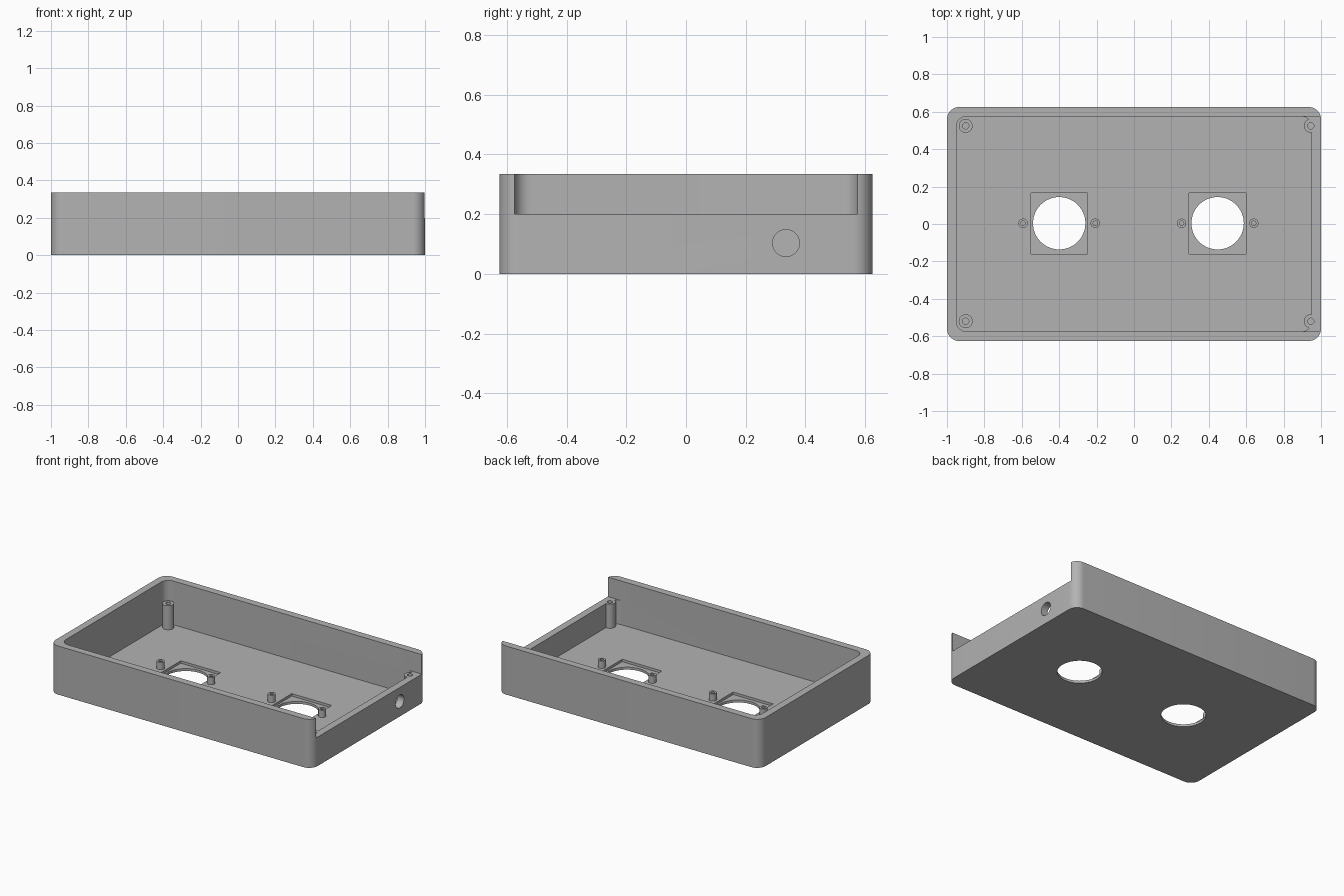
import bpy, bmesh, math

cube = bpy.data.objects.get("Cube")
if cube:
    bpy.data.objects.remove(cube, do_unlink=True)

grey = bpy.data.materials.new("plain grey")
grey.use_nodes = True
colour = (0.45, 0.45, 0.45, 1)
grey.diffuse_color = colour
grey.node_tree.nodes["Principled BSDF"].inputs["Base Color"].default_value = colour

# Main dimensions
HALF_X, HALF_Y, HEIGHT = 1.0, 0.625, 0.335
WALL, FLOOR, LOW_WALL = 0.05, 0.034, 0.2


def prism(name, outline, z0, z1):
    """Solid extruded upward from a closed outline."""
    bm = bmesh.new()
    face = bm.faces.new([bm.verts.new((x, y, z0)) for x, y in outline])
    top = bmesh.ops.extrude_face_region(bm, geom=[face])["geom"]
    bmesh.ops.translate(bm, vec=(0, 0, z1 - z0),
                        verts=[v for v in top if isinstance(v, bmesh.types.BMVert)])
    bmesh.ops.recalc_face_normals(bm, faces=bm.faces)
    mesh = bpy.data.meshes.new(name)
    bm.to_mesh(mesh)
    bm.free()
    mesh.materials.append(grey)
    ob = bpy.data.objects.new(name, mesh)
    bpy.context.collection.objects.link(ob)
    return ob


def rounded(hx, hy, r, steps=10):
    """Rounded rectangle outline centred on the origin."""
    pts = []
    for q, (sx, sy) in enumerate([(1, 1), (-1, 1), (-1, -1), (1, -1)]):
        for i in range(steps + 1):
            a = math.pi / 2 * (q + i / steps)
            pts.append((sx * (hx - r) + r * math.cos(a), sy * (hy - r) + r * math.sin(a)))
    return pts


def rect(x0, x1, y0, y1):
    return [(x0, y0), (x1, y0), (x1, y1), (x0, y1)]


def circle(x, y, r, n=48):
    return [(x + r * math.cos(math.tau * i / n), y + r * math.sin(math.tau * i / n))
            for i in range(n)]


def combine(target, tool, operation):
    """Apply a boolean and discard the tool."""
    mod = target.modifiers.new("boolean", 'BOOLEAN')
    mod.operation, mod.solver, mod.object = operation, 'EXACT', tool
    bpy.context.view_layer.update()
    graph = bpy.context.evaluated_depsgraph_get()
    mesh = bpy.data.meshes.new_from_object(target.evaluated_get(graph))
    target.modifiers.clear()
    target.data = mesh
    bpy.data.objects.remove(tool, do_unlink=True)


def cut(tool):
    combine(tray, tool, 'DIFFERENCE')


# Tray body with hollow interior
tray = prism("enclosure_tray", rounded(HALF_X, HALF_Y, 0.065), 0, HEIGHT)
cut(prism("cavity", rounded(HALF_X - WALL, HALF_Y - WALL, 0.055), FLOOR, 0.5))

# Lowered wall on the left end
cut(prism("end_opening", rect(0.85, 1.2, WALL - HALF_Y, HALF_Y - WALL), LOW_WALL, 0.5))

# Round cable hole through the lowered wall
cable = prism("cable_hole", circle(0, 0, 0.045), -0.1, 0.1)
cable.rotation_euler = (0, math.pi / 2, 0)
cable.location = (0.98, 0.335, 0.103)
cut(cable)

# Sensor openings with square recesses
posts = []
for x in (-0.4, 0.447):
    cut(prism("recess", rect(x - 0.152, x + 0.152, -0.16, 0.165), 0.017, 0.1))
    cut(prism("opening", circle(x, 0.004, 0.14, 64), -0.1, 0.1))
    posts += [(x + s * 0.193, 0.004, 0.025, 0.012, 0.084) for s in (-1, 1)]

# Hollow screw posts
posts += [(x, y, 0.037, 0.017, LOW_WALL) for x in (-0.9, 0.945) for y in (-0.52, 0.525)]
for x, y, outer, inner, top in posts:
    combine(tray, prism("post", circle(x, y, outer, 32), 0.02, top), 'UNION')
    cut(prism("screw_hole", circle(x, y, inner, 24), FLOOR, top + 0.05))

bpy.ops.object.select_all(action='DESELECT')
tray.select_set(True)
bpy.context.view_layer.objects.active = tray
bpy.ops.object.shade_smooth_by_angle(angle=math.radians(30))
